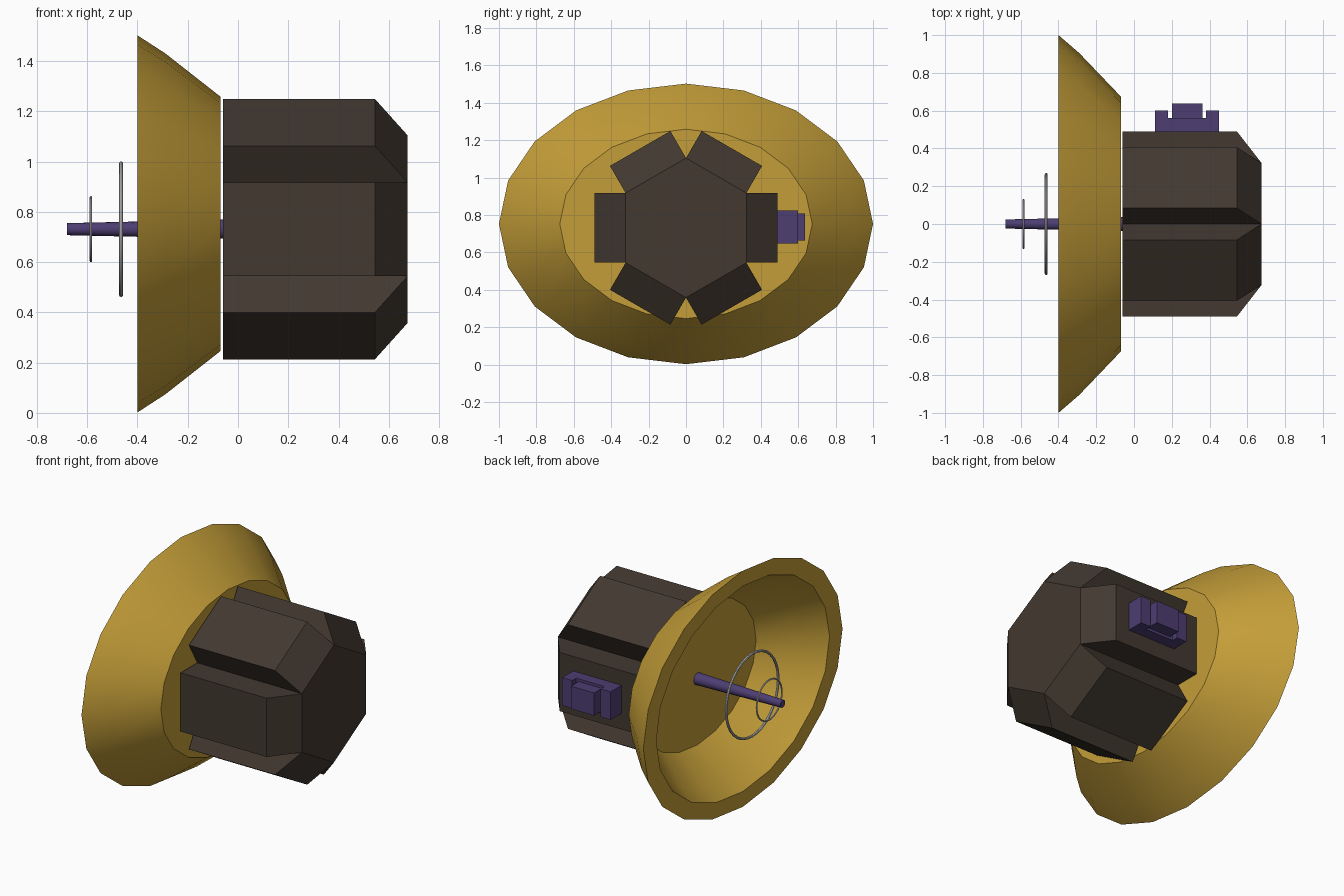
import bpy, bmesh
from math import cos, sin, pi
from mathutils import Matrix, Vector

if "Cube" in bpy.data.objects:
    bpy.data.objects.remove(bpy.data.objects["Cube"])

AXIS_Z = 0.731   # height of the body and antenna axis
DISH_Z = 0.752   # height of the dish centre


def material(name, colour):
    m = bpy.data.materials.new(name)
    m.diffuse_color = (*colour, 1)
    m.use_nodes = True
    m.node_tree.nodes["Principled BSDF"].inputs["Base Color"].default_value = m.diffuse_color
    return m


gold = material("gold", (0.55, 0.34, 0.04))
brown = material("dark_brown", (0.055, 0.040, 0.030))
purple = material("purple", (0.075, 0.048, 0.17))


def finish(bm, name, mat=None, smooth=False):
    bmesh.ops.recalc_face_normals(bm, faces=bm.faces)
    me = bpy.data.meshes.new(name)
    bm.to_mesh(me)
    bm.free()
    ob = bpy.data.objects.new(name, me)
    bpy.context.collection.objects.link(ob)
    if mat:
        me.materials.append(mat)
    if smooth:
        bpy.ops.object.select_all(action='DESELECT')
        ob.select_set(True)
        bpy.context.view_layer.objects.active = ob
        bpy.ops.object.shade_smooth_by_angle(angle=0.55)
    return ob


def lathe_x(name, profile, sides, z, squash=1, mat=None, closed=False):
    """Sweep (x, radius) points round the x axis; open profiles get capped ends."""
    bm = bmesh.new()
    rings = [[bm.verts.new((x, r * cos(2 * pi * i / sides),
                            z + squash * r * sin(2 * pi * i / sides)))
              for i in range(sides)] for x, r in profile]
    pairs = list(zip(rings, rings[1:]))
    if closed:
        pairs.append((rings[-1], rings[0]))
    for a, b in pairs:
        for i in range(sides):
            j = (i + 1) % sides
            bm.faces.new((a[i], a[j], b[j], b[i]))
    if not closed:
        bm.faces.new(rings[0])
        bm.faces.new(rings[-1])
    return finish(bm, name, mat, True)


# Oval dish: outer wall, flat rim, inner wall and floor
lathe_x("dish", [(-0.07, 0.59), (-0.07, 0.675), (-0.29, 0.905), (-0.40, 1.0),
                 (-0.40, 0.87), (-0.29, 0.79), (-0.08, 0.59)],
        20, DISH_Z, 0.75, gold)

# Tapered antenna rod
lathe_x("antenna_rod", [(-0.68, 0.024), (-0.06, 0.038)], 16, AXIS_Z, mat=purple)

# Wire rings round the rod
for name, x, radius, wire in (("large_ring", -0.465, 0.262, 0.008),
                              ("small_ring", -0.585, 0.127, 0.005)):
    section = [(x + wire * cos(k * pi / 4), radius + wire * sin(k * pi / 4))
               for k in range(8)]
    lathe_x(name, section, 32, AXIS_Z, closed=True)

# Hexagonal body with a raised panel on each side, chamfered to the end face
bm = bmesh.new()
ends = [[bm.verts.new((x, 0.373 * sin(i * pi / 3), AXIS_Z + 0.373 * cos(i * pi / 3)))
         for i in range(6)] for x in (-0.06, 0.675)]
sides = [bm.faces.new((ends[0][i], ends[0][(i + 1) % 6],
                       ends[1][(i + 1) % 6], ends[1][i])) for i in range(6)]
for e in ends:
    bm.faces.new(e)
bmesh.ops.recalc_face_normals(bm, faces=bm.faces)
for f in sides:
    push = f.normal * 0.167
    top = bmesh.ops.extrude_discrete_faces(bm, faces=[f])["faces"][0]
    for v in top.verts:
        v.co += push
        if v.co.x > 0.5:
            v.co.x = 0.545
finish(bm, "body", brown)


# Switch on the side panel: a U-shaped housing and a raised button
def box(bm, lo, hi):
    lo, hi = Vector(lo), Vector(hi)
    m = Matrix.Translation((lo + hi) / 2) @ Matrix.Diagonal((*(hi - lo), 1))
    bmesh.ops.create_cube(bm, size=1, matrix=m)


bm = bmesh.new()
outline = [(0.11, 0.485), (0.45, 0.485), (0.45, 0.60), (0.38, 0.60),
           (0.38, 0.56), (0.18, 0.56), (0.18, 0.60), (0.11, 0.60)]
base = bm.faces.new([bm.verts.new((x, y, 0.647)) for x, y in outline])
up = bmesh.ops.extrude_face_region(bm, geom=[base])["geom"]
bmesh.ops.translate(bm, vec=(0, 0, 0.178),
                    verts=[g for g in up if isinstance(g, bmesh.types.BMVert)])
finish(bm, "switch_housing", purple)

bm = bmesh.new()
box(bm, (0.20, 0.55, 0.664), (0.363, 0.637, 0.808))
finish(bm, "switch_button", purple)
